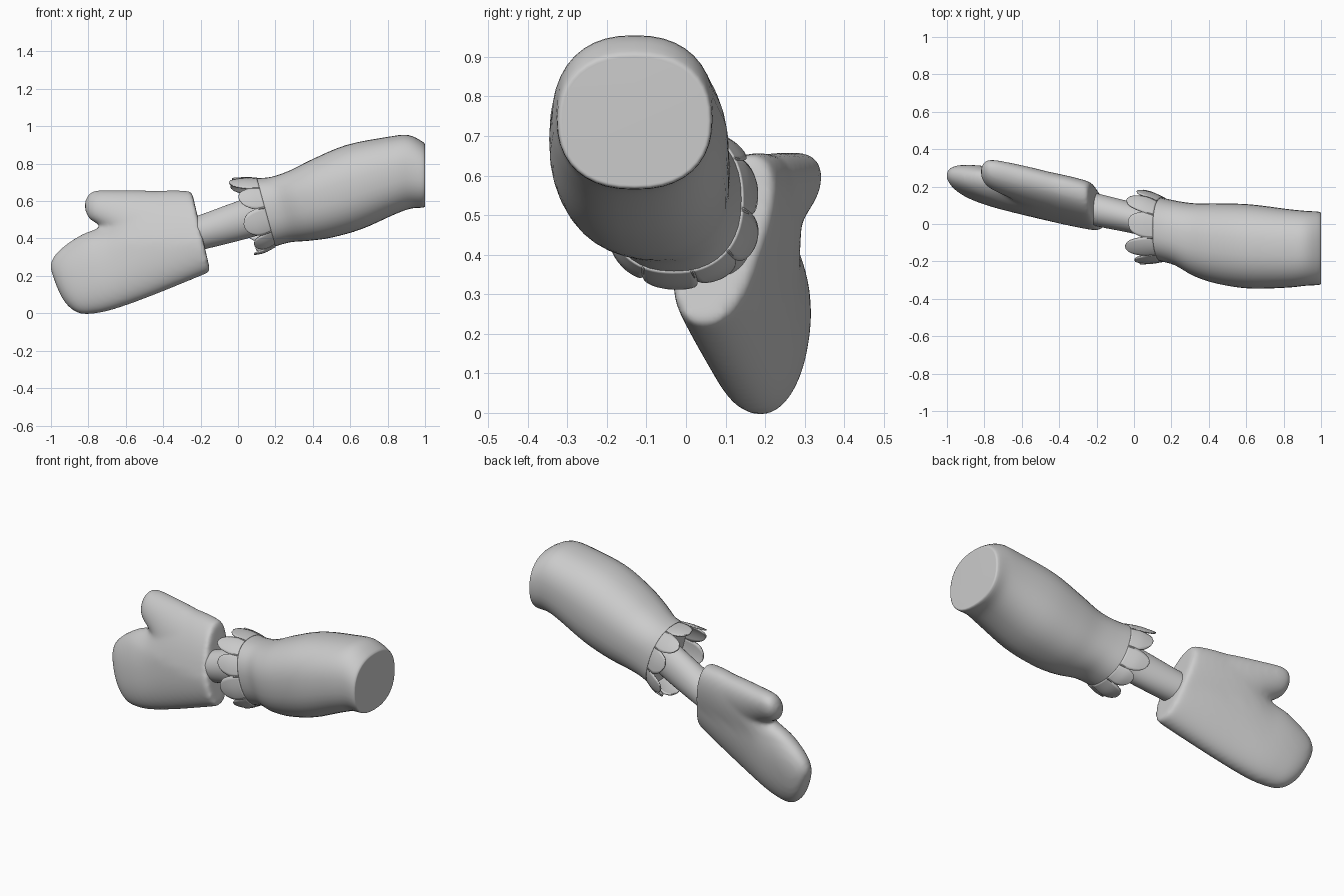
import bpy, bmesh
from math import sin, cos, pi, copysign
from mathutils import Vector

if "Cube" in bpy.data.objects:
    bpy.data.objects.remove(bpy.data.objects["Cube"])


def ring_point(sec, a, e=1.0):
    """Point at angle a on a section (top x, top z, bottom x, bottom z, centre y, half width)."""
    tx, tz, bx, bz, yc, h = sec
    c = copysign(abs(cos(a)) ** e, cos(a))
    s = copysign(abs(sin(a)) ** e, sin(a))
    x = (tx + bx) / 2 + (tx - bx) / 2 * c
    z = (tz + bz) / 2 + (tz - bz) / 2 * c
    if yc is None:  # mitten: follow the tilted hand plane
        yc = 0.06 - 0.25 * (x + 0.2) + 0.1 * (z - 0.25) + 0.17 * max(0, z - 0.38)
    return Vector((x, yc + h * s, z))


def resample(secs, n=4):
    """Smooth Catmull-Rom steps between sections."""
    out = []
    for i in range(len(secs) - 1):
        p = [secs[max(0, min(len(secs) - 1, i + k))] for k in (-1, 0, 1, 2)]
        for j in range(n):
            t = j / n
            out.append(tuple(
                None if b is None else
                b + 0.5 * t * (c - a + t * (2 * a - 5 * b + 4 * c - d + t * (3 * (b - c) + d - a)))
                for a, b, c, d in zip(*p)))
    return out + [secs[-1]]


def loft(bm, secs, e=1.0, n=40):
    rings = [[bm.verts.new(ring_point(s, 2 * pi * i / n, e)) for i in range(n)]
             for s in resample(secs)]
    for r, q in zip(rings, rings[1:]):
        for i in range(n):
            j = (i + 1) % n
            bm.faces.new((r[i], r[j], q[j], q[i]))
    bm.faces.new(rings[0])
    bm.faces.new(rings[-1])


def finish(bm, name, angle=0.8):
    bmesh.ops.recalc_face_normals(bm, faces=bm.faces)
    me = bpy.data.meshes.new(name)
    bm.to_mesh(me)
    bm.free()
    ob = bpy.data.objects.new(name, me)
    bpy.context.collection.objects.link(ob)
    bpy.ops.object.select_all(action='DESELECT')
    ob.select_set(True)
    bpy.context.view_layer.objects.active = ob
    bpy.ops.object.shade_smooth_by_angle(angle=angle)
    return ob


# Sleeve
cuff = (.10, .722, .20, .358, -.03, .17)
bm = bmesh.new()
loft(bm, [(1.0, .895, 1.0, .58, -.13, .18),
          (.99, .915, .992, .566, -.13, .195),
          (.91, .953, .925, .56, -.13, .2),
          (.8, .943, .84, .53, -.13, .21),
          (.58, .9, .66, .45, -.12, .225),
          (.4, .825, .5, .405, -.105, .215),
          (.28, .765, .38, .388, -.085, .195),
          (.18, .73, .28, .38, -.05, .173),
          cuff], e=0.86)
finish(bm, "sleeve")

# Rounded feather tongues flaring out of the cuff, alternately long and short
bm = bmesh.new()
rows = resample([cuff, (.03, .725, .14, .326, -.02, .19), (-.055, .72, .085, .315, -.012, .2)], 5)
count, nu = 10, 8
for k in range(count):
    a0 = 2 * pi * k / count + 0.1
    length = 1.0 if k % 2 else 0.85
    grid = []
    for j in range(len(rows)):
        v = j / (len(rows) - 1)
        width = pi / count * 1.08 * max(0.03, 1 - v ** 2.6) ** 0.6
        row = []
        for i in range(nu + 1):
            a = a0 + width * (2 * i / nu - 1)
            base, end = ring_point(cuff, a, 0.86), ring_point(rows[j], a, 0.86)
            row.append(bm.verts.new(base.lerp(end, length)))
        grid.append(row)
    for r, q in zip(grid, grid[1:]):
        for i in range(nu):
            bm.faces.new((r[i], q[i], q[i + 1], r[i + 1]))
feathers = finish(bm, "cuff_feathers")
mod = feathers.modifiers.new("thickness", 'SOLIDIFY')
mod.thickness = 0.008
mod.offset = 0

# Wrist
bm = bmesh.new()
loft(bm, [(-.3, .5, -.26, .33, .1, .085),
          (-.22, .52, -.17, .345, .075, .088),
          (0, .6, .05, .4, .025, .083),
          (.2, .66, .25, .46, -.03, .09)])
finish(bm, "wrist")

# Mitten: palm and thumb fused into one skin
bm = bmesh.new()
loft(bm, [(-.245, .645, -.148, .225, None, .1),
          (-.27, .655, -.175, .21, None, .112),
          (-.4, .657, -.32, .15, None, .117),
          (-.55, .63, -.5, .078, None, .115),
          (-.7, .48, -.66, .022, None, .107),
          (-.83, .425, -.76, -.001, None, .1),
          (-.93, .36, -.85, -.001, None, .085),
          (-.985, .305, -.92, .05, None, .062),
          (-1.007, .25, -.965, .13, None, .03)], e=0.9)
loft(bm, [(-.35, .65, -.4, .3, None, .105),
          (-.5, .658, -.58, .35, None, .1),
          (-.65, .659, -.69, .44, None, .088),
          (-.75, .658, -.76, .482, None, .077),
          (-.795, .64, -.795, .505, None, .06),
          (-.818, .6, -.818, .55, None, .025)], e=0.95)
mitten = finish(bm, "mitten")
mod = mitten.modifiers.new("fuse", 'REMESH')
mod.mode = 'VOXEL'
mod.voxel_size = 0.012
mod.use_smooth_shade = True
mod = mitten.modifiers.new("soften", 'SMOOTH')
mod.factor = 0.5
mod.iterations = 14
